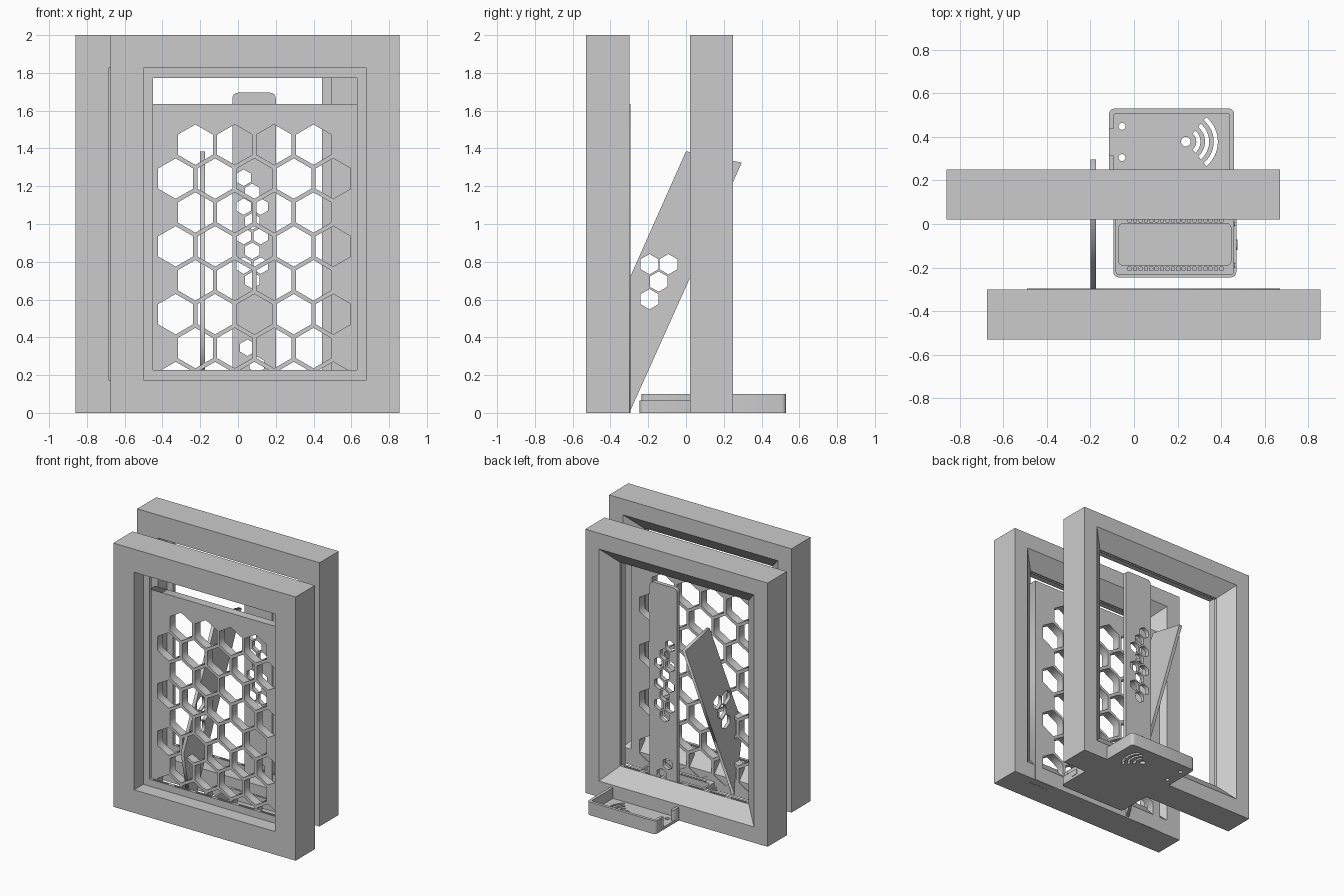
import bpy, bmesh, math
from mathutils import Matrix

if "Cube" in bpy.data.objects:
    bpy.data.objects.remove(bpy.data.objects["Cube"])

grey = bpy.data.materials.new("light grey")
grey.diffuse_color = (0.6, 0.6, 0.6, 1)
grey.use_nodes = True
grey.node_tree.nodes["Principled BSDF"].inputs["Base Color"].default_value = grey.diffuse_color

# plane -> world axes for (u, v, thickness)
PLANES = {
    "XY": Matrix(((1, 0, 0), (0, 1, 0), (0, 0, 1))),
    "XZ": Matrix(((1, 0, 0), (0, 0, -1), (0, 1, 0))),
    "YZ": Matrix(((0, 0, 1), (1, 0, 0), (0, 1, 0))),
}


def add_object(name, mesh):
    mesh.materials.clear()
    mesh.materials.append(grey)
    ob = bpy.data.objects.new(name, mesh)
    bpy.context.collection.objects.link(ob)
    return ob


def sheet(name, outline, holes, plane, lo, hi):
    """Flat sheet with holes, filling lo..hi along the plane's normal axis."""
    cu = bpy.data.curves.new(name, "CURVE")
    cu.dimensions = "2D"
    cu.fill_mode = "BOTH"
    cu.extrude = (hi - lo) / 2
    for pts in [outline] + holes:
        sp = cu.splines.new("POLY")
        sp.points.add(len(pts) - 1)
        for p, (u, v) in zip(sp.points, pts):
            p.co = (u, v, 0, 1)
        sp.use_cyclic_u = True
    tmp = bpy.data.objects.new("tmp", cu)
    bpy.context.collection.objects.link(tmp)
    dg = bpy.context.evaluated_depsgraph_get()
    mesh = bpy.data.meshes.new_from_object(tmp.evaluated_get(dg))
    bpy.data.objects.remove(tmp)
    m = PLANES[plane]
    mid = (lo + hi) / 2
    shift = {"XY": (0, 0, mid), "XZ": (0, mid, 0), "YZ": (mid, 0, 0)}[plane]
    mesh.transform(Matrix.Translation(shift) @ m.to_4x4())
    return add_object(name, mesh)


def ngon(u, v, r, n=6, start=90):
    return [(u + r * math.cos(math.radians(start + 360 * i / n)),
             v + r * math.sin(math.radians(start + 360 * i / n))) for i in range(n)]


def rect(u0, u1, v0, v1):
    return [(u0, v0), (u1, v0), (u1, v1), (u0, v1)]


def rounded(u0, u1, v0, v1, r, seg=4):
    """Rounded rectangle, starting on the left side at the lower corner."""
    pts = []
    for cu, cv, a in ((u0 + r, v0 + r, 180), (u1 - r, v0 + r, 270),
                      (u1 - r, v1 - r, 0), (u0 + r, v1 - r, 90)):
        for i in range(seg + 1):
            t = math.radians(a + 90 * i / seg)
            pts.append((cu + r * math.cos(t), cv + r * math.sin(t)))
    return pts


def arc_band(u, v, r0, r1, half, n=12):
    ang = [math.radians(-half + 2 * half * i / n) for i in range(n + 1)]
    return ([(u + r1 * math.cos(a), v + r1 * math.sin(a)) for a in ang] +
            [(u + r0 * math.cos(a), v + r0 * math.sin(a)) for a in reversed(ang)])


def box_mesh(name, boxes):
    bm = bmesh.new()
    for c, s in boxes:
        bmesh.ops.create_cube(bm, size=1, matrix=Matrix.Translation(c) @ Matrix.Diagonal((*s, 1)))
    me = bpy.data.meshes.new(name)
    bm.to_mesh(me)
    bm.free()
    return add_object(name, me)


def frame(name, cx, y0):
    """Picture-frame ring: rabbet at the front, lip, wide bevel at the back."""
    section = [(0.765, 1.0, 0), (0.59, 0.825, 0), (0.59, 0.825, 0.11), (0.54, 0.772, 0.11),
               (0.54, 0.772, 0.135), (0.65, 0.88, 0.23), (0.765, 1.0, 0.23)]
    bm = bmesh.new()
    rings = [[bm.verts.new((cx + sx * hx, y0 + d, 1 + sz * hz))
              for sx, sz in ((-1, -1), (1, -1), (1, 1), (-1, 1))] for hx, hz, d in section]
    for i, a in enumerate(rings):
        b = rings[(i + 1) % len(rings)]
        for j in range(4):
            k = (j + 1) % 4
            bm.faces.new((a[j], a[k], b[k], b[j]))
    bmesh.ops.recalc_face_normals(bm, faces=bm.faces)
    me = bpy.data.meshes.new(name)
    bm.to_mesh(me)
    bm.free()
    ob = add_object(name, me)
    # row of clip slots along the upper and lower lip
    cut = box_mesh(name + "_slot_cutter",
                   [((cx - 0.45 + 0.18 * i, y0 + 0.122, 1 + s * 0.772), (0.13, 0.012, 0.03))
                    for i in range(6) for s in (-1, 1)])
    cut.hide_render = True
    cut.hide_viewport = True
    mod = ob.modifiers.new("slots", "BOOLEAN")
    mod.object = cut
    mod.operation = "DIFFERENCE"
    mod.solver = "EXACT"


frame("front_frame", 0.09, -0.53)
frame("back_frame", -0.095, 0.02)

# honeycomb panel behind the front frame's lip
cells = []
for row in range(8):
    n = 5 if row % 2 else 4
    for i in range(n):
        cells.append(ngon(0.087 + (i - (n - 1) / 2) * 0.2085, 1.42 - row * 0.1795, 0.107))
sheet("honeycomb_panel", rect(-0.49, 0.67, 0, 1.635), cells, "XZ", -0.36, -0.295)

# upright strip inside the back frame
strip_holes = [ngon(0.03, 1.245, 0.044), ngon(0.05, 0.345, 0.044), ngon(0.10, 0.255, 0.044)]
for row in range(7):
    z = 1.17 - row * 0.078
    for x in ((0.03, 0.12) if row % 2 else (0.075,)):
        strip_holes.append(ngon(x, z, 0.044))
sheet("upright_strip", rounded(-0.03, 0.2, 0, 1.695, 0.03), strip_holes, "XZ", 0.12, 0.15)

# leaning stand leg
leg_holes = [ngon(y, z, 0.054) for y, z in
             ((-0.193, 0.787), (-0.093, 0.787), (-0.145, 0.695), (-0.193, 0.602))]
sheet("stand_leg", [(-0.3, 0), (0.295, 1.325), (0, 1.385), (-0.4, 0.485)],
      leg_holes, "YZ", -0.2, -0.175)

# electronics case with vent slots along both long walls
vents = [rect(x - 0.007, x + 0.007, y - 0.008, y + 0.008)
         for x in [-0.02 + 0.0248 * i for i in range(18)] for y in (-0.205, 0.017)]
well = rounded(-0.07, 0.445, -0.19, 0.002, 0.02)
sheet("case_floor", rounded(-0.095, 0.47, -0.245, 0.055, 0.025), [], "XY", 0, 0.02)
sheet("case_wall", rounded(-0.095, 0.47, -0.245, 0.055, 0.025), [well] + vents, "XY", 0.02, 0.065)
sheet("case_rim", rounded(-0.085, 0.46, -0.235, 0.045, 0.02), [well] + vents, "XY", 0.065, 0.10)
sheet("case_port", rect(-0.12, -0.07, 0.02, 0.055), [], "YZ", 0.468, 0.474)
for i, y in enumerate((-0.19, 0.0)):
    sheet("case_screw_%d" % (i + 1), ngon(y, 0.083, 0.01, 12), [], "YZ", 0.455, 0.464)

# case cover: floor with curved vents and screw holes, wall open on one side
curved = [ngon(0.238, 0.378, 0.022, 20)]
curved += [arc_band(0.238, 0.378, r, r + 0.019, 50) for r in (0.048, 0.088, 0.128)]
bolts = [ngon(-0.055, y, 0.016, 16) for y in (0.305, 0.448)]
sheet("cover_floor", rounded(-0.115, 0.46, 0.22, 0.53, 0.025), curved + bolts, "XY", 0, 0.02)
outer = [(-0.115, 0.315)] + rounded(-0.115, 0.46, 0.22, 0.53, 0.025) + [(-0.115, 0.435)]
inner = [(-0.093, 0.315)] + rounded(-0.093, 0.438, 0.242, 0.508, 0.012) + [(-0.093, 0.435)]
# the outlines run from the lower gap edge round to the upper one
outer = outer[1:-1] + [outer[-1]]
inner = inner[1:-1] + [inner[-1]]
lower = [(-0.115, 0.315)]
wall = [(-0.093, 0.315), (-0.115, 0.315)] + outer + list(reversed(inner))
sheet("cover_wall", wall, [], "XY", 0.02, 0.10)
